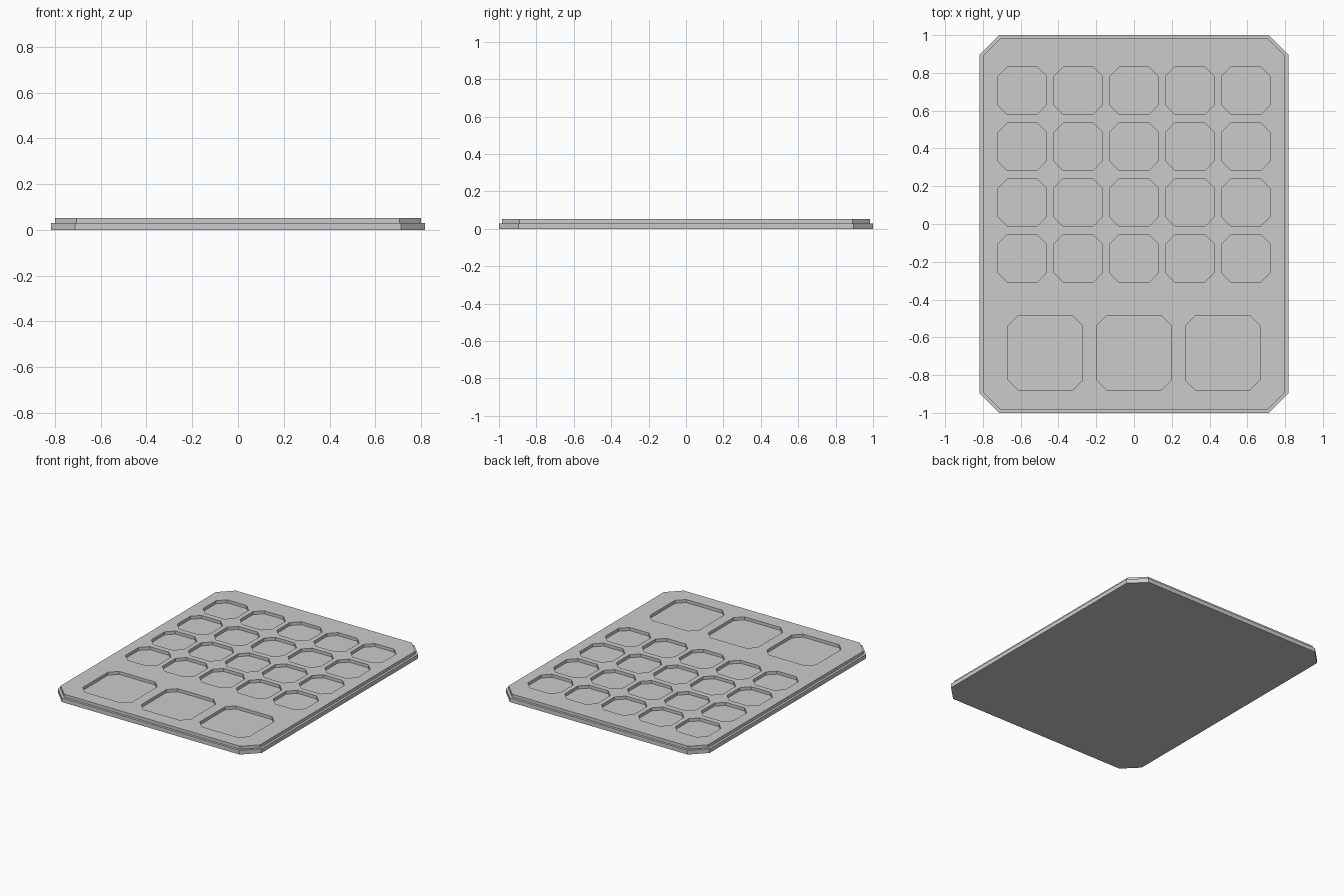
import bpy

default_cube = bpy.data.objects.get("Cube")
if default_cube:
    bpy.data.objects.remove(default_cube, do_unlink=True)

# Single grey material
grey = bpy.data.materials.new("plain grey")
grey.use_nodes = True
colour = (0.6, 0.6, 0.6, 1)
grey.diffuse_color = colour
grey.node_tree.nodes["Principled BSDF"].inputs["Base Color"].default_value = colour


def cut_corner_rect(cx, cy, width, depth, cut):
    """Outline of a rectangle with its four corners cut at 45 degrees."""
    hx, hy = width / 2, depth / 2
    quarter = [(hx, hy - cut), (hx - cut, hy)]
    points = []
    for sx, sy in ((1, 1), (-1, 1), (-1, -1), (1, -1)):
        corner = quarter if sx * sy > 0 else quarter[::-1]
        points += [(cx + sx * x, cy + sy * y) for x, y in corner]
    return points


def plate(name, outlines, bottom, top):
    """Flat plate; outlines after the first become holes."""
    curve = bpy.data.curves.new(name, "CURVE")
    curve.dimensions = "2D"
    curve.fill_mode = "BOTH"
    curve.extrude = (top - bottom) / 2
    for outline in outlines:
        spline = curve.splines.new("POLY")
        spline.points.add(len(outline) - 1)
        for point, (x, y) in zip(spline.points, outline):
            point.co = (x, y, 0, 1)
        spline.use_cyclic_u = True
    curve.materials.append(grey)
    obj = bpy.data.objects.new(name, curve)
    obj.location.z = (bottom + top) / 2
    bpy.context.collection.objects.link(obj)
    bpy.ops.object.select_all(action="DESELECT")
    obj.select_set(True)
    bpy.context.view_layer.objects.active = obj
    bpy.ops.object.convert(target="MESH")
    bpy.ops.object.shade_flat()


# Small pockets in a five by four grid, then a row of three large ones
pockets = [cut_corner_rect(0.296 * (col - 2), 0.706 - 0.296 * row, 0.26, 0.255, 0.053)
           for row in range(4) for col in range(5)]
pockets += [cut_corner_rect(0.469 * col, -0.682, 0.395, 0.393, 0.053) for col in (-1, 0, 1)]

plate("base_plate", [cut_corner_rect(0, 0, 1.634, 2, 0.104)], 0, 0.03)
plate("pocket_frame", [cut_corner_rect(0, 0, 1.6, 1.966, 0.094)] + pockets, 0.03, 0.052)
